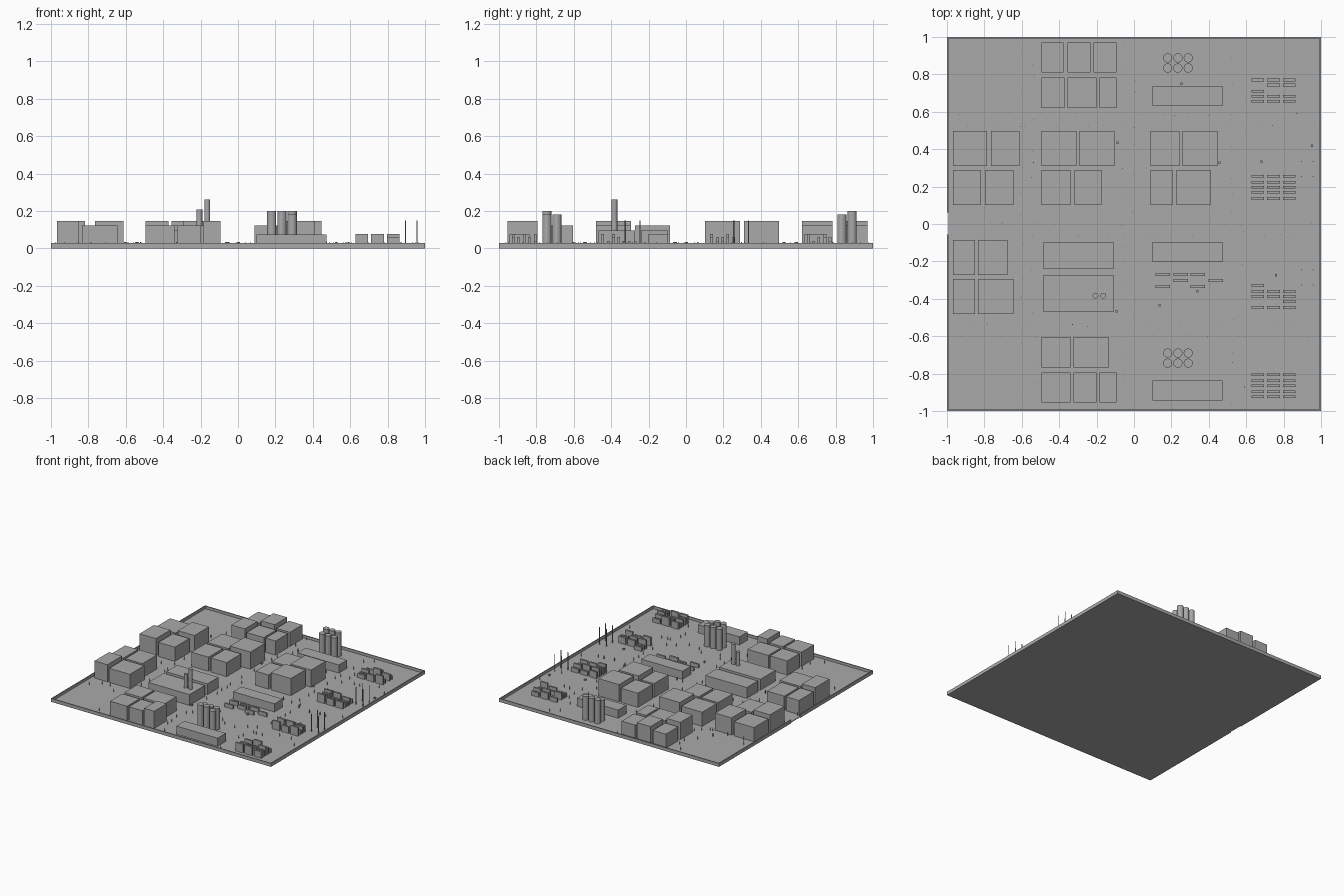
import bpy, bmesh, random
from mathutils import Matrix

if "Cube" in bpy.data.objects:
    bpy.data.objects.remove(bpy.data.objects["Cube"])

random.seed(4)
S = 186.7          # plan units per model unit
CX, CY = 1134.5, 225.0
Z0 = 0.006         # top of the ground sheet

grey = bpy.data.materials.new("concrete grey")
grey.diffuse_color = (0.4, 0.4, 0.4, 1)
grey.use_nodes = True
grey.node_tree.nodes["Principled BSDF"].inputs["Base Color"].default_value = grey.diffuse_color


def finish(name, bm):
    me = bpy.data.meshes.new(name)
    bm.to_mesh(me)
    bm.free()
    me.materials.append(grey)
    ob = bpy.data.objects.new(name, me)
    bpy.context.collection.objects.link(ob)
    return ob


def box(bm, x0, x1, y0, y1, z0, z1):
    m = Matrix.Translation(((x0 + x1) / 2, (y0 + y1) / 2, (z0 + z1) / 2))
    m = m @ Matrix.Diagonal((abs(x1 - x0), abs(y1 - y0), z1 - z0, 1))
    bmesh.ops.create_cube(bm, size=1, matrix=m)


def plan_box(bm, px0, px1, py0, py1, h):
    box(bm, (px0 - CX) / S, (px1 - CX) / S, (CY - py1) / S, (CY - py0) / S, Z0, h)


def cyl(bm, x, y, r, h, n):
    bmesh.ops.create_cone(bm, cap_ends=True, segments=n, radius1=r, radius2=r, depth=h - Z0,
                          matrix=Matrix.Translation((x, y, (h + Z0) / 2)))


# Ground sheet
bm = bmesh.new()
box(bm, -0.993, 0.993, -0.993, 0.993, 0, Z0)
finish("ground", bm)

# Perimeter wall with a gate gap on the left side
bm = bmesh.new()
for s in (-1, 1):
    box(bm, -1, 1, s * 0.992, s, 0, 0.028)
box(bm, 0.992, 1, -0.992, 0.992, 0, 0.028)
box(bm, -1, -0.992, 0.062, 0.992, 0, 0.028)
box(bm, -1, -0.992, -0.992, -0.055, 0, 0.028)
finish("perimeter_wall", bm)

# City blocks: each row is (front/back edges in plan, list of (left, right, height))
T, M = 0.147, 0.122
rows = [
    (44, 74, [(1042, 1064, M), (1068, 1091, T), (1094, 1117, M)]),
    (79, 109, [(1042, 1065, T), (1068, 1097, M), (1100, 1117, M)]),
    (132, 167, [(954, 988, M), (992, 1020, T), (1042, 1077, M), (1080, 1115, T),
                (1151, 1180, M), (1183, 1218, T)]),
    (171, 206, [(954, 982, T), (986, 1014, M), (1042, 1071, M), (1075, 1102, M),
                (1151, 1173, M), (1177, 1211, T)]),
    (241, 276, [(954, 976, M), (979, 1008, M)]),
    (280, 315, [(954, 976, T), (979, 1014, M)]),
    (338, 368, [(1042, 1071, M), (1074, 1109, M)]),
    (373, 403, [(1042, 1071, M), (1074, 1097, M), (1100, 1117, T)]),
]
bm = bmesh.new()
for y0, y1, blds in rows:
    for x0, x1, h in blds:
        plan_box(bm, x0, x1, y0, y1, h)
finish("block_buildings", bm)

# Long low halls
bm = bmesh.new()
for y0, y1 in ((243, 270), (276, 313)):
    plan_box(bm, 1044, 1114, y0, y1, 0.095)
for y0, y1 in ((87, 107), (243, 263), (381, 401)):
    plan_box(bm, 1153, 1223, y0, y1, 0.073)
finish("long_halls", bm)

# Storage tanks, two clusters of six
bm = bmesh.new()
for outer, inner in ((0.888, 0.834), (-0.744, -0.69)):
    for i in range(3):
        x = 0.18 + i * 0.055
        cyl(bm, x, outer, 0.0245, 0.18 if (outer < 0 and i == 2) else 0.2, 16)
        cyl(bm, x, inner, 0.0245, 0.18, 16)
finish("storage_tanks", bm)

# Twin chimneys through the larger hall
bm = bmesh.new()
cyl(bm, -0.206, -0.383, 0.0155, 0.208, 14)
cyl(bm, -0.164, -0.383, 0.0155, 0.262, 14)
finish("chimneys", bm)

# Container yards: plan row and which columns are filled
yards = [(80, "012"), (85, "12"), (91, "0"), (96, "012"), (101, "012"),
         (176, "012"), (182, "012"), (187, "012"), (192, "012"), (198, "012"),
         (285, "0"), (291, "012"), (296, "012"), (301, "2"), (307, "012"),
         (374, "012"), (380, "012"), (385, "012"), (391, "012"), (396, "012")]
bm = bmesh.new()
for py, cols in yards:
    for c in cols:
        px = 1252 + 15.5 * int(c)
        plan_box(bm, px, px + 12.5, py, py + 2.8, random.choice((0.04, 0.06, 0.077)))
finish("container_stacks", bm)

# Trailers parked in front of the lower hall
bm = bmesh.new()
for py, xs in ((274, (1156, 1174, 1191)), (280, (1174, 1209)), (286, (1156, 1191))):
    for px in xs:
        plan_box(bm, px, px + 14.5, py, py + 2.8, 0.037)
finish("trailers", bm)

# Tall masts by the right edge
bm = bmesh.new()
for x in (0.895, 0.958):
    for y in (0.335, 0.255, -0.245, -0.325):
        cyl(bm, x, y, 0.003, 0.15, 6)
finish("masts", bm)

# Small vehicles
bm = bmesh.new()
for px, py in ((1118, 144), (1220, 164), (1182, 85), (1262, 163), (1312, 147),
               (1276, 276), (1198, 292), (1160, 306), (1117, 312)):
    plan_box(bm, px - 1, px + 1, py - 1.2, py + 1.2, 0.018)
finish("vehicles", bm)

# Lamp posts scattered along the roads
bm = bmesh.new()
for road in (-0.57, -0.03, 0.56):
    for k in range(22):
        a = -0.95 + k * 0.09 + random.uniform(-0.03, 0.03)
        o = random.choice((-0.03, 0.03)) + random.uniform(-0.01, 0.01)
        for x, y in ((a, road + o), (road + o, -a)):
            box(bm, x - 0.0015, x + 0.0015, y - 0.0015, y + 0.0015, Z0, 0.034)
finish("lamp_posts", bm)
